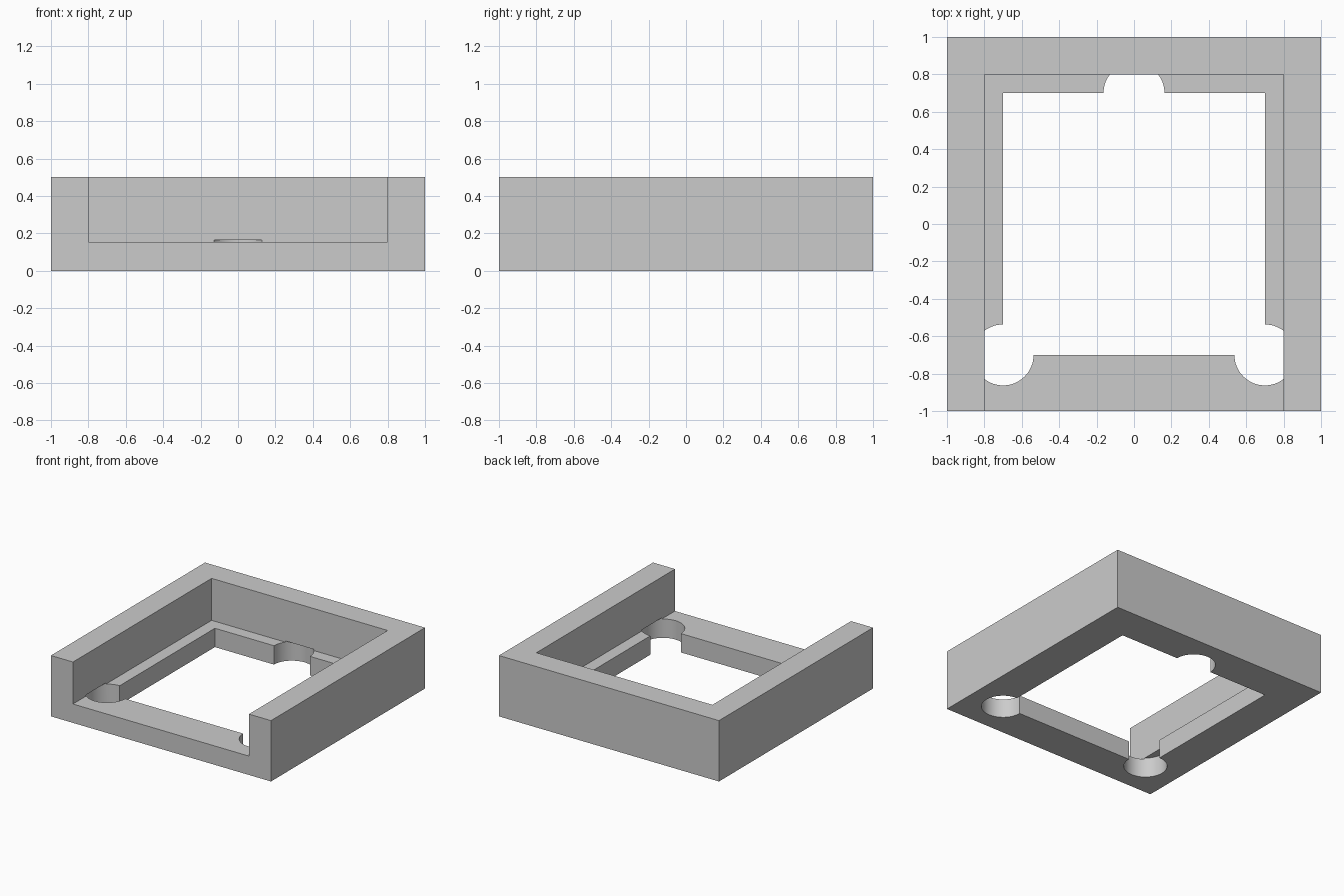
import bpy

if "Cube" in bpy.data.objects:
    bpy.data.objects.remove(bpy.data.objects["Cube"], do_unlink=True)

BASE_H = 0.155      # height of the inner ledge
RELIEF_H = 0.165    # relief holes reach slightly above the ledge
RELIEF_R = 0.163


def box(name, low, high):
    """Axis-aligned box between two corners."""
    centre = [(a + b) / 2 for a, b in zip(low, high)]
    bpy.ops.mesh.primitive_cube_add(size=1, location=centre)
    obj = bpy.context.object
    obj.name = name
    obj.scale = [b - a for a, b in zip(low, high)]
    bpy.ops.object.transform_apply(location=True, rotation=True, scale=True)
    return obj


def relief(x, y):
    """Round cutter that opens through the underside."""
    bottom = -0.1
    bpy.ops.mesh.primitive_cylinder_add(
        vertices=64, radius=RELIEF_R, depth=RELIEF_H - bottom,
        location=(x, y, (RELIEF_H + bottom) / 2))
    obj = bpy.context.object
    obj.name = "relief_cutter"
    return obj


# Solid block that becomes the frame
frame = box("tray_frame", (-1, -1, 0), (1, 1, 0.5))

# Open-fronted pocket, square opening and three round reliefs
cutters = [
    box("pocket_cutter", (-0.8, -1.2, BASE_H), (0.8, 0.8, 0.7)),
    box("opening_cutter", (-0.7, -0.7, -0.2), (0.7, 0.7, 0.3)),
    relief(-0.7, -0.7),
    relief(0.7, -0.7),
    relief(0, 0.7),
]
for cutter in cutters:
    cutter.hide_render = True
    bpy.ops.object.select_all(action='DESELECT')
    frame.select_set(True)
    bpy.context.view_layer.objects.active = frame
    mod = frame.modifiers.new("cut", 'BOOLEAN')
    mod.operation = 'DIFFERENCE'
    mod.solver = 'EXACT'
    mod.object = cutter
    bpy.ops.object.modifier_apply(modifier=mod.name)
    bpy.data.objects.remove(cutter, do_unlink=True)

# Single grey finish
grey = bpy.data.materials.new("light_grey")
grey.use_nodes = True
colour = (0.6, 0.6, 0.6, 1)
grey.diffuse_color = colour
grey.node_tree.nodes["Principled BSDF"].inputs["Base Color"].default_value = colour
frame.data.materials.clear()
frame.data.materials.append(grey)

# Smooth relief walls, sharp corners
bpy.ops.object.select_all(action='DESELECT')
frame.select_set(True)
bpy.context.view_layer.objects.active = frame
bpy.ops.object.shade_smooth_by_angle()
